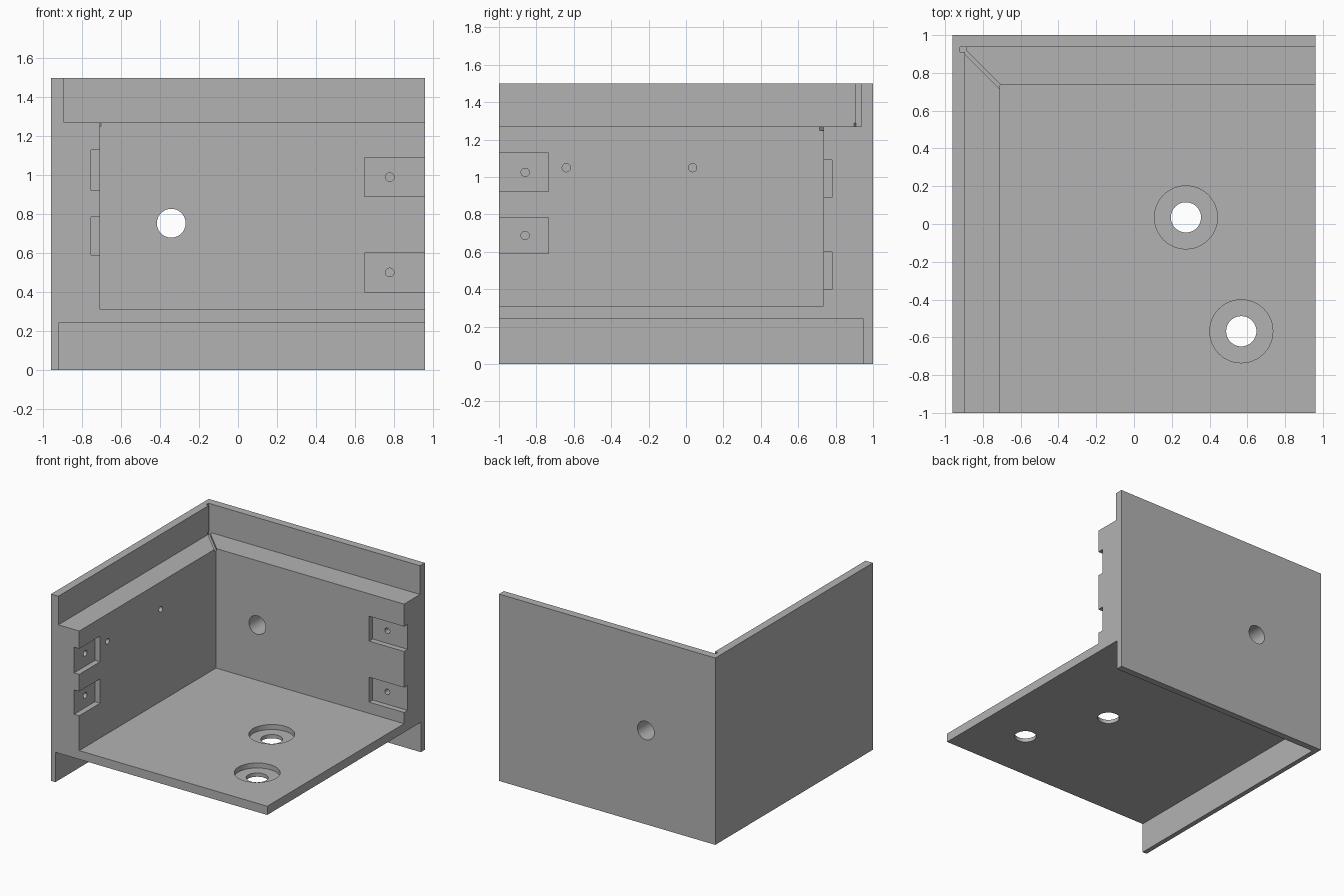
import bpy
import math
from mathutils import Matrix, Vector

cube = bpy.data.objects.get("Cube")
if cube:
    bpy.data.objects.remove(cube, do_unlink=True)

grey = bpy.data.materials.new("plain_grey")
grey.use_nodes = True
COLOUR = (0.45, 0.45, 0.45, 1)
grey.diffuse_color = COLOUR
grey.node_tree.nodes["Principled BSDF"].inputs["Base Color"].default_value = COLOUR


def box(name, lo, hi):
    """Box between two opposite corners."""
    lo, hi = Vector(lo), Vector(hi)
    bpy.ops.mesh.primitive_cube_add(size=1)
    ob = bpy.context.object
    ob.name = name
    ob.data.transform(Matrix.Translation((lo + hi) / 2) @ Matrix.Diagonal((*(hi - lo), 1)))
    ob.data.materials.append(grey)
    return ob


def rod(name, start, end, radius):
    """Cylinder running from start to end."""
    start, end = Vector(start), Vector(end)
    axis = end - start
    bpy.ops.mesh.primitive_cylinder_add(vertices=48, radius=radius, depth=axis.length)
    ob = bpy.context.object
    ob.name = name
    turn = axis.to_track_quat("Z", "Y").to_matrix().to_4x4()
    ob.data.transform(Matrix.Translation((start + end) / 2) @ turn)
    ob.data.materials.append(grey)
    return ob


def cut(cutter):
    """Subtract the cutter from the housing and discard it."""
    cutter.hide_render = True
    mod = housing.modifiers.new("cut", "BOOLEAN")
    mod.operation = "DIFFERENCE"
    mod.solver = "EXACT"
    mod.object = cutter
    bpy.context.view_layer.objects.active = housing
    bpy.ops.object.modifier_apply(modifier=mod.name)
    bpy.data.objects.remove(cutter, do_unlink=True)


# Main block
X, Y, TOP = 0.96, 1.0, 1.5
WALL_X, WALL_Y = -0.71, 0.735
LEDGE = 1.27
FLOOR_LOW, FLOOR_TOP = 0.24, 0.31
FAR = 1.2
housing = box("corner_housing", (-X, -Y, 0), (X, Y, TOP))

# Thin rim above the ledge, thick walls above the floor, thin skirt below it
cut(box("rim_space", (-0.895, -FAR, LEDGE), (FAR, 0.938, 2)))
cut(box("room_space", (WALL_X, -FAR, FLOOR_TOP), (FAR, WALL_Y, 2)))
cut(box("skirt_space", (-0.922, -FAR, -1), (FAR, 0.948, FLOOR_LOW)))

# Connector pockets at the open wall ends, each with a blind screw hole
for low, high in ((0.59, 0.785), (0.922, 1.128)):
    mid = (low + high) / 2
    cut(box("side_pocket", (-0.755, -FAR, low), (-0.6, -0.735, high)))
    cut(rod("side_screw", (-0.86, -0.86, mid), (-0.6, -0.86, mid), 0.022))
for low, high in ((0.4, 0.6), (0.89, 1.09)):
    mid = (low + high) / 2
    cut(box("back_pocket", (0.65, 0.6, low), (FAR, 0.78, high)))
    cut(rod("back_screw", (0.78, 0.6, mid), (0.78, 0.88, mid), 0.022))

# Small blind holes along the side wall
for y in (-0.64, 0.035):
    cut(rod("side_hole", (-0.83, y, 1.05), (-0.6, y, 1.05), 0.022))

# Cable hole through the back wall
cut(rod("cable_hole", (-0.343, 0.5, 0.753), (-0.343, FAR, 0.753), 0.074))

# Counterbored holes through the floor
for x, y in ((0.275, 0.035), (0.568, -0.568)):
    cut(rod("counterbore", (x, y, 0.27), (x, y, 0.6), 0.167))
    cut(rod("floor_hole", (x, y, 0.1), (x, y, 0.6), 0.08))

# Drain notch in the rim corner and diagonal groove across the ledge
cut(box("corner_notch", (-0.92, 0.91, 1.25), (-0.89, 0.938, 2)))
groove = box("corner_groove", (-0.16, -0.01, 1.25), (0.16, 0.01, 1.29))
groove.data.transform(Matrix.Translation((-0.795, 0.812, 0)) @ Matrix.Rotation(math.radians(-45), 4, "Z"))
cut(groove)

# Crisp edges with smooth hole walls
bpy.ops.object.select_all(action="DESELECT")
housing.select_set(True)
bpy.context.view_layer.objects.active = housing
bpy.ops.object.shade_smooth_by_angle(angle=math.radians(30))
